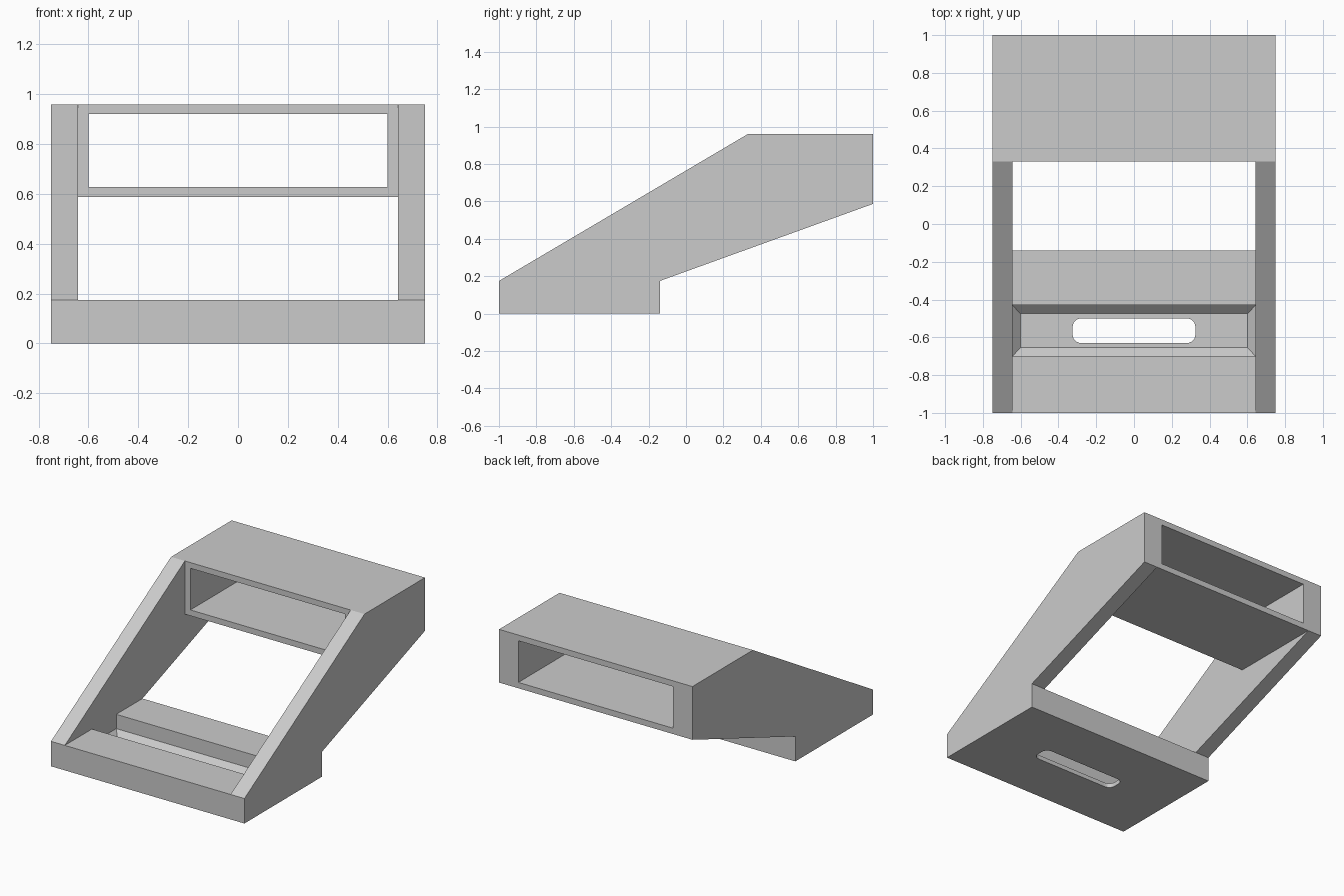
import bpy, bmesh
from math import cos, sin, radians

cube = bpy.data.objects.get("Cube")
if cube:
    bpy.data.objects.remove(cube, do_unlink=True)

grey = bpy.data.materials.new("light grey")
grey.use_nodes = True
colour = (0.6, 0.6, 0.6, 1)
grey.diffuse_color = colour
grey.node_tree.nodes["Principled BSDF"].inputs["Base Color"].default_value = colour


def loft(name, loops):
    """Closed solid skinned through loops of equal point count."""
    bm = bmesh.new()
    rings = [[bm.verts.new(p) for p in loop] for loop in loops]
    n = len(rings[0])
    for a, b in zip(rings, rings[1:]):
        for i in range(n):
            j = (i + 1) % n
            bm.faces.new((a[i], a[j], b[j], b[i]))
    bm.faces.new(rings[0])
    bm.faces.new(rings[-1])
    bmesh.ops.recalc_face_normals(bm, faces=bm.faces)
    mesh = bpy.data.meshes.new(name)
    bm.to_mesh(mesh)
    bm.free()
    mesh.materials.append(grey)
    obj = bpy.data.objects.new(name, mesh)
    bpy.context.collection.objects.link(obj)
    return obj


def rect(hx, y0, y1, z):
    return [(-hx, y0, z), (hx, y0, z), (hx, y1, z), (-hx, y1, z)]


def box(name, hx, y0, y1, z0, z1):
    return loft(name, [rect(hx, y0, y1, z0), rect(hx, y0, y1, z1)])


def cut(obj, cutter):
    cutter.hide_render = True
    mod = obj.modifiers.new("cut", 'BOOLEAN')
    mod.operation, mod.solver, mod.object = 'DIFFERENCE', 'EXACT', cutter
    bpy.context.view_layer.objects.active = obj
    bpy.ops.object.modifier_apply(modifier=mod.name)
    bpy.data.objects.remove(cutter, do_unlink=True)


HALF, INNER = 0.75, 0.643      # outer and inner half widths
BASE, TOP, SHELF = 0.175, 0.96, 0.587
STEP, BACK = 0.33, 1.0

# Base block with a tapered pocket and a rounded slot through its floor
base = box("base", HALF, -1, -0.14, 0, BASE)
cut(base, loft("pocket_cutter", [
    rect(0.602, -0.655, -0.475, 0.03),
    rect(INNER, -0.7, -0.43, 0.075),
    rect(INNER, -0.7, -0.43, 0.3)]))

r = 0.045
corners = [(0.325 - r, -0.5 - r, 0), (-0.325 + r, -0.5 - r, 90),
           (-0.325 + r, -0.63 + r, 180), (0.325 - r, -0.63 + r, 270)]
slot = [(x + r * cos(radians(a + s)), y + r * sin(radians(a + s)))
        for x, y, a in corners for s in range(0, 91, 15)]
cut(base, loft("slot_cutter", [[(x, y, z) for x, y in slot] for z in (-0.1, 0.1)]))

# Sloping side panels
profile = [(-1, BASE), (STEP, TOP), (BACK, TOP), (BACK, SHELF), (-0.14, BASE)]
for name, s in (("left_side", 1), ("right_side", -1)):
    loft(name, [[(s * x, y, z) for y, z in profile] for x in (INNER, HALF)])

# Open-ended upper compartment
upper = box("upper_compartment", INNER, STEP, BACK, SHELF, TOP)
cut(upper, box("opening_cutter", 0.6, STEP - 0.2, BACK + 0.2, 0.628, 0.92))
